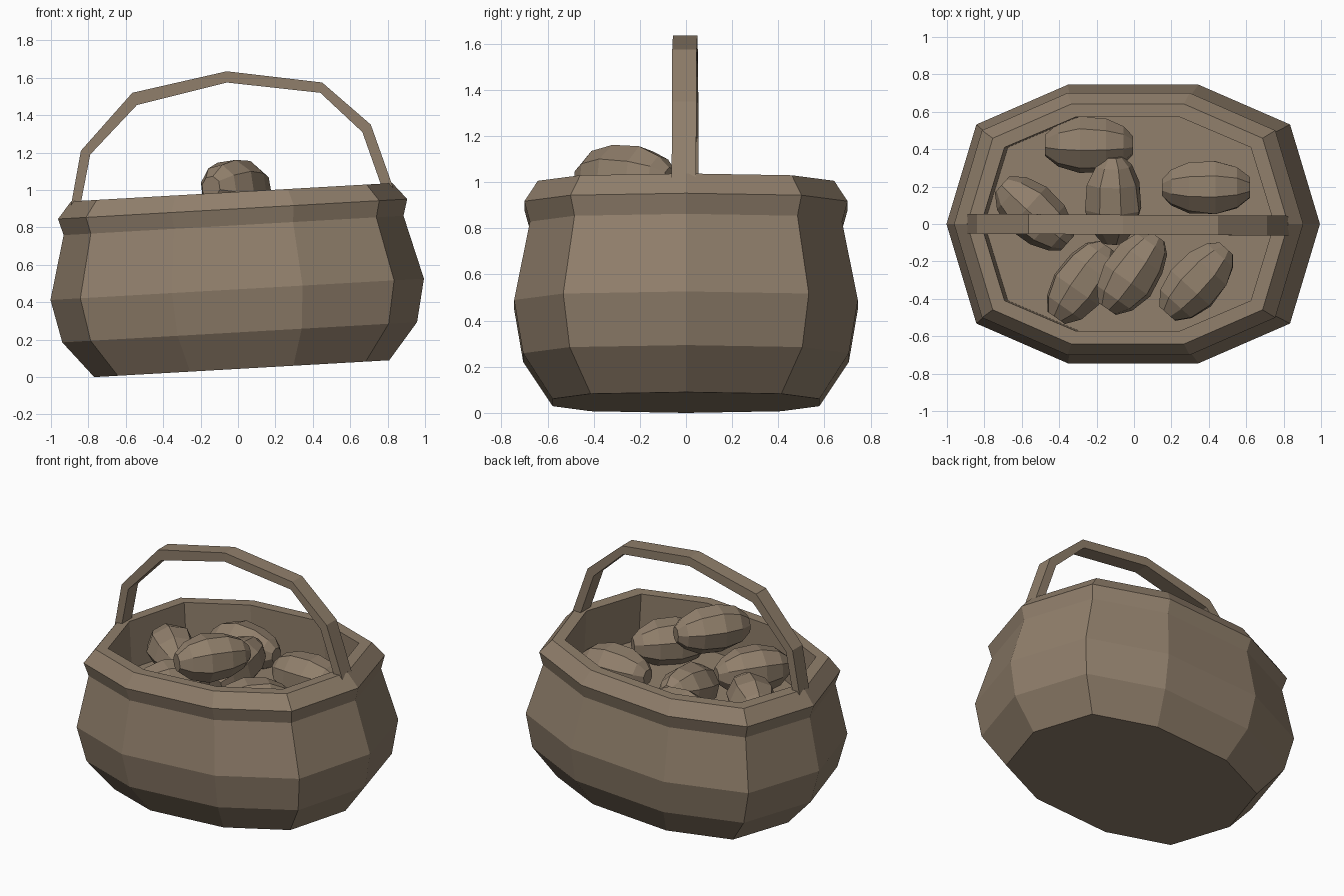
import bpy, bmesh, math, random
from mathutils import Matrix, Vector

if "Cube" in bpy.data.objects:
    bpy.data.objects.remove(bpy.data.objects["Cube"])

random.seed(4)
mat = bpy.data.materials.new("brown_clay")
mat.diffuse_color = (0.28, 0.212, 0.148, 1)
mat.use_nodes = True
mat.node_tree.nodes["Principled BSDF"].inputs["Base Color"].default_value = mat.diffuse_color


def make_object(name, bm):
    bmesh.ops.recalc_face_normals(bm, faces=bm.faces)
    me = bpy.data.meshes.new(name)
    bm.to_mesh(me)
    bm.free()
    me.materials.append(mat)
    ob = bpy.data.objects.new(name, me)
    bpy.context.collection.objects.link(ob)
    return ob


def skin(bm, rings, closed=False):
    """Join equal rings of points with quads; cap the ends."""
    vs = [[bm.verts.new(p) for p in r] for r in rings]
    n = len(vs[0])
    for a, b in zip(vs, vs[1:]):
        for i in range(n):
            j = (i + 1) % n
            bm.faces.new((a[i], a[j], b[j], b[i]))
    bm.faces.new(vs[0][::-1])
    bm.faces.new(vs[-1])


# Basket: ten-sided plan swept through a bulging profile, rim and inner floor
quarter = [(1, 0), (0.84, 0.70), (0.35, 0.98)]
plan = quarter + [(-x, y) for x, y in quarter[::-1]]
plan += [(-x, -y) for x, y in plan[1:-1]]
profile = [(0.79, 0.59, 0), (0.95, 0.72, 0.195), (1.0, 0.76, 0.425),
           (0.91, 0.69, 0.767), (0.935, 0.715, 0.855), (0.86, 0.655, 0.945),
           (0.785, 0.585, 0.945), (0.785, 0.585, 0.63)]
bm = bmesh.new()
skin(bm, [[(x * hx, y * hy, z) for x, y in plan] for hx, hy, z in profile])
tilt = Matrix.Translation((0.02, 0, 0.045)) @ Matrix.Rotation(-0.057, 4, 'Y')
bm.transform(tilt)
make_object("basket", bm)

# Handle: flat bar following a faceted arch
outer = [(-0.90, 0.88), (-0.84, 1.21), (-0.565, 1.52), (-0.06, 1.635),
         (0.45, 1.575), (0.71, 1.35), (0.845, 0.97)]
inner = [(-0.85, 0.88), (-0.79, 1.19), (-0.54, 1.455), (-0.06, 1.575),
         (0.44, 1.52), (0.665, 1.31), (0.785, 0.97)]
bm = bmesh.new()
rings = []
for (ox, oz), (ix, iz) in zip(outer, inner):
    c = -0.004 - 0.006 * ox
    rings.append([(ox, c - 0.053, oz), (ox, c + 0.053, oz),
                  (ix, c + 0.053, iz), (ix, c - 0.053, iz)])
skin(bm, rings)
make_object("handle", bm)


# Eggs: faceted lathe along its length, with blunt ends
def egg(name, loc, yaw, pitch=0.0, roll=0.0):
    prof = [(-0.235, 0.06), (-0.165, 0.118), (-0.05, 0.152),
            (0.09, 0.142), (0.185, 0.10), (0.235, 0.05)]
    n = 8
    bm = bmesh.new()
    rings = []
    for t, r in prof:
        ring = []
        for k in range(n):
            a = 2 * math.pi * k / n
            q = r * random.uniform(0.96, 1.04)
            ring.append((t, q * math.cos(a), q * math.sin(a)))
        rings.append(ring)
    skin(bm, rings)
    bm.transform(Matrix.Translation(loc)
                 @ Matrix.Rotation(math.radians(yaw), 4, 'Z')
                 @ Matrix.Rotation(math.radians(-pitch), 4, 'Y')
                 @ Matrix.Rotation(math.radians(roll), 4, 'X'))
    make_object(name, bm)


eggs = [((-0.24, 0.42, 0.77), 0, 0, 10), ((0.385, 0.195, 0.82), 180, 0, 25),
        ((-0.53, 0.055, 0.80), -42, 0, 5), ((-0.11, 0.13, 0.79), 90, 12, 15),
        ((-0.28, -0.31, 0.79), 55, 0, 30), ((-0.01, -0.26, 1.015), 55, 0, 12),
        ((0.335, -0.305, 0.82), 48, 0, 20)]
for i, (loc, yaw, pitch, roll) in enumerate(eggs, 1):
    egg(f"egg_{i}", loc, yaw, pitch, roll)
